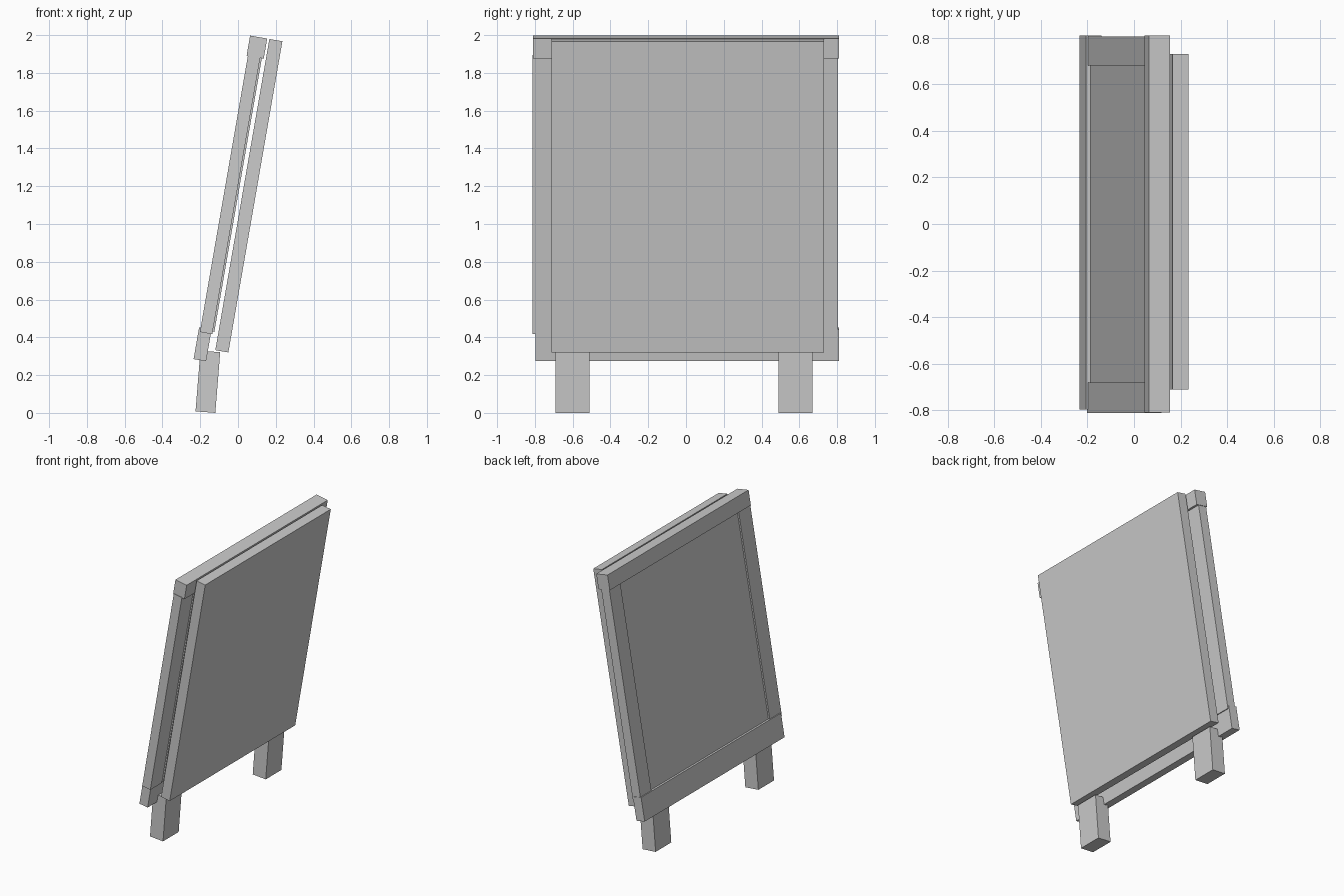
import bpy, bmesh
from math import sin, cos, radians

if "Cube" in bpy.data.objects:
    bpy.data.objects.remove(bpy.data.objects["Cube"])


def slab(name, x, z, length, thick, y0, y1, tilt=9.85):
    """Leaning board: (x, z) is its upper back corner in the side profile."""
    s, c = sin(radians(tilt)), cos(radians(tilt))
    prof = [(x, z), (x + thick * c, z - thick * s),
            (x + thick * c - length * s, z - thick * s - length * c),
            (x - length * s, z - length * c)]
    bm = bmesh.new()
    face = bm.faces.new([bm.verts.new((px, y0, pz)) for px, pz in prof])
    ext = bmesh.ops.extrude_face_region(bm, geom=[face])
    verts = [v for v in ext["geom"] if isinstance(v, bmesh.types.BMVert)]
    bmesh.ops.translate(bm, verts=verts, vec=(0, y1 - y0, 0))
    bmesh.ops.recalc_face_normals(bm, faces=bm.faces)
    mesh = bpy.data.meshes.new(name)
    bm.to_mesh(mesh)
    bm.free()
    ob = bpy.data.objects.new(name, mesh)
    bpy.context.collection.objects.link(ob)
    return ob


# Front board
slab("front_board", 0.166, 1.982, 1.672, 0.07, -0.712, 0.73)

# Rear frame: rails, stiles and recessed panel
slab("top_rail", 0.064, 2.0, 0.108, 0.092, -0.81, 0.81)
slab("bottom_rail", -0.206, 0.455, 0.17, 0.067, -0.797, 0.81)
slab("left_stile", 0.053, 1.897, 1.488, 0.066, -0.813, -0.68)
slab("right_stile", 0.053, 1.897, 1.488, 0.066, 0.68, 0.806)
slab("back_panel", 0.064, 1.896, 1.475, 0.064, -0.68, 0.68)

# Two short legs, leaning less than the board
for name, y in (("left_leg", -0.6), ("right_leg", 0.58)):
    slab(name, -0.199, 0.332, 0.322, 0.105, y - 0.09, y + 0.09, 4.6)

# Rest exactly on the ground
bpy.context.view_layer.update()
low = min(v.co.z for o in bpy.data.objects for v in o.data.vertices)
for o in bpy.data.objects:
    o.location.z -= low
